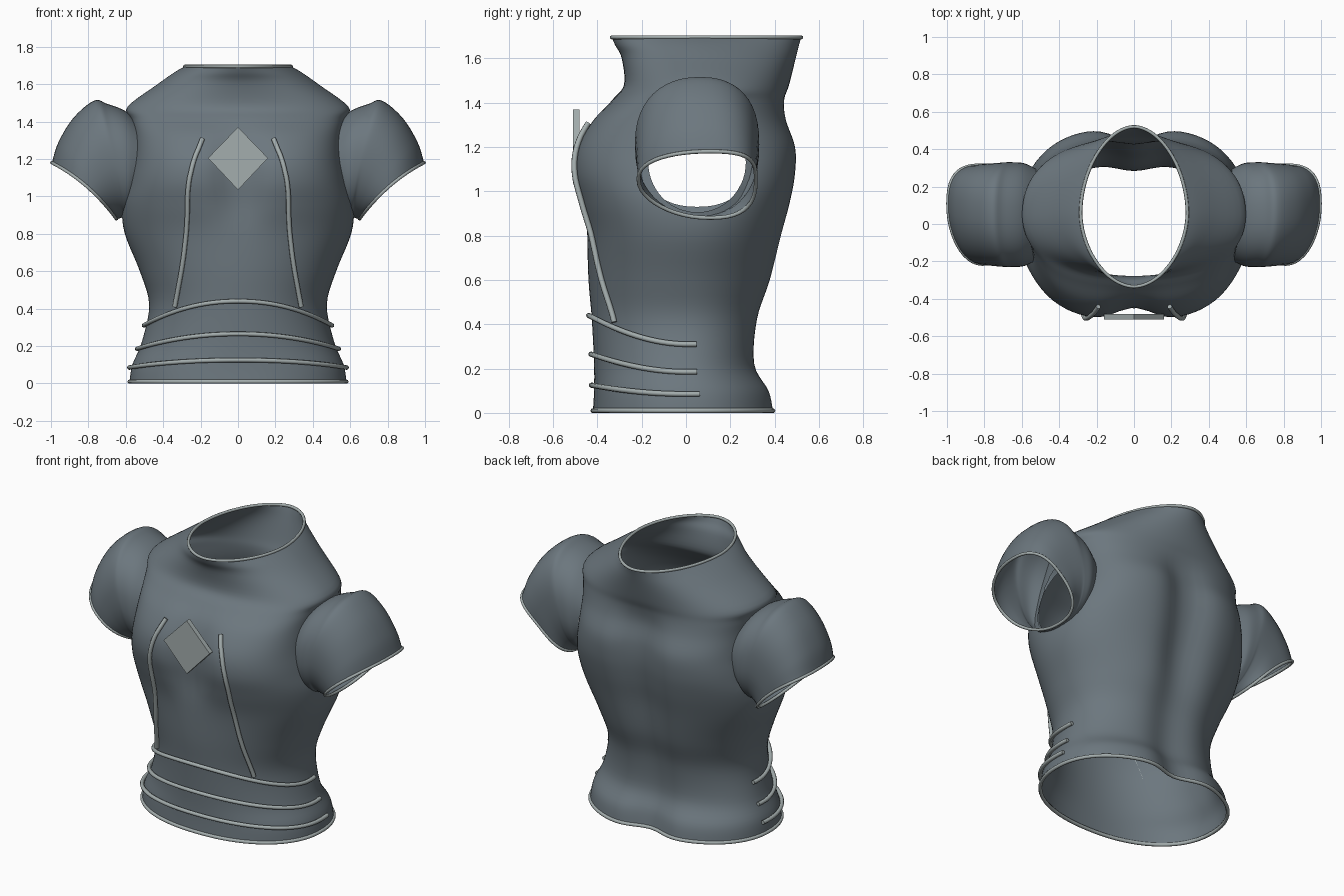
import bpy, bmesh, math
from mathutils import Vector
from mathutils.bvhtree import BVHTree

if "Cube" in bpy.data.objects:
    bpy.data.objects.remove(bpy.data.objects["Cube"])


def material(name, rgb):
    m = bpy.data.materials.new(name)
    m.diffuse_color = (*rgb, 1)
    m.use_nodes = True
    m.node_tree.nodes["Principled BSDF"].inputs["Base Color"].default_value = m.diffuse_color
    return m


CLOTH = material("slate cloth", (0.15, 0.185, 0.21))
TRIM = material("pale grey trim", (0.37, 0.42, 0.42))


def spline(rows, steps):
    """Catmull-Rom interpolation between rows of numbers."""
    out = []
    for i in range(len(rows) - 1):
        a, b = rows[max(i - 1, 0)], rows[i]
        c, d = rows[i + 1], rows[min(i + 2, len(rows) - 1)]
        for s in range(steps):
            t = s / steps
            out.append([0.5 * (2 * q + (r - p) * t + (2 * p - 5 * q + 4 * r - u) * t * t
                               + (3 * q - p - 3 * r + u) * t ** 3)
                        for p, q, r, u in zip(a, b, c, d)])
    return out + [list(rows[-1])]


def power(v, e):
    return math.copysign(abs(v) ** e, v)


# Armhole outline: an ellipse in the side plane
HOLE_Y, HOLE_Z, HOLE_RY, HOLE_RZ = 0.05, 1.13, 0.22, 0.225


def hole_distance(c):
    return math.hypot((c.y - HOLE_Y) / HOLE_RY, (c.z - HOLE_Z) / HOLE_RZ)


def loft(name, rings, armholes=False):
    """Skin closed rings into an open, smooth tube; optionally cut the armholes."""
    bm = bmesh.new()
    loops = [[bm.verts.new(p) for p in ring] for ring in rings]
    n = len(rings[0])
    for lo, hi in zip(loops, loops[1:]):
        for i in range(n):
            j = (i + 1) % n
            bm.faces.new((lo[i], lo[j], hi[j], hi[i]))
    bmesh.ops.recalc_face_normals(bm, faces=bm.faces)
    if armholes:
        gone = [f for f in bm.faces if abs(f.calc_center_median().x) > 0.4
                and hole_distance(f.calc_center_median()) < 1]
        bmesh.ops.delete(bm, geom=gone, context='FACES')
        # pull the cut edge onto the clean ellipse
        for v in bm.verts:
            if v.is_boundary and 0.8 < v.co.z < 1.45:
                d = hole_distance(v.co)
                v.co.y = HOLE_Y + (v.co.y - HOLE_Y) / d
                v.co.z = HOLE_Z + (v.co.z - HOLE_Z) / d
    me = bpy.data.meshes.new(name)
    bm.to_mesh(me)
    bm.free()
    me.materials.append(CLOTH)
    me.polygons.foreach_set("use_smooth", [True] * len(me.polygons))
    ob = bpy.data.objects.new(name, me)
    bpy.context.collection.objects.link(ob)
    return ob


def cord(name, points, radius, closed=False):
    """Round piping along a path."""
    cu = bpy.data.curves.new(name, 'CURVE')
    cu.dimensions = '3D'
    cu.bevel_depth, cu.bevel_resolution = radius, 2
    cu.use_fill_caps = True
    sp = cu.splines.new('POLY')
    sp.points.add(len(points) - 1)
    for p, co in zip(sp.points, points):
        p.co = (*co, 1)
    sp.use_cyclic_u = closed
    sp.use_smooth = True
    cu.materials.append(TRIM)
    ob = bpy.data.objects.new(name, cu)
    bpy.context.collection.objects.link(ob)


# Torso sections: z, half width, front y, back y, middle y, squareness, front groove, back groove
SECTIONS = [
    (0.01, 0.58, -0.42, 0.42, 0.00, 2.2, 0.00, 0.07),
    (0.10, 0.565, -0.415, 0.40, 0.00, 2.2, 0.00, 0.07),
    (0.22, 0.515, -0.415, 0.335, 0.00, 2.1, 0.00, 0.05),
    (0.42, 0.475, -0.425, 0.35, 0.00, 2.1, 0.00, 0.05),
    (0.60, 0.525, -0.44, 0.41, 0.00, 2.1, 0.00, 0.06),
    (0.80, 0.605, -0.455, 0.455, 0.02, 2.2, 0.01, 0.07),
    (0.95, 0.62, -0.49, 0.49, 0.03, 2.4, 0.05, 0.07),
    (1.08, 0.59, -0.515, 0.51, 0.04, 2.7, 0.07, 0.07),
    (1.20, 0.565, -0.50, 0.51, 0.04, 2.8, 0.06, 0.07),
    (1.32, 0.56, -0.43, 0.465, 0.05, 2.8, 0.03, 0.04),
    (1.41, 0.575, -0.335, 0.45, 0.05, 2.6, 0.00, 0.01),
    (1.48, 0.59, -0.28, 0.465, 0.05, 2.15, 0.00, 0.00),
    (1.60, 0.43, -0.29, 0.495, 0.06, 1.95, 0.00, 0.00),
    (1.66, 0.345, -0.32, 0.51, 0.06, 1.85, 0.00, 0.00),
    (1.695, 0.285, -0.335, 0.52, 0.06, 1.85, 0.00, 0.00),
]
ROWS = spline(SECTIONS, 5)


def torso_point(row, a):
    """Point at angle a, measured from the front centre toward +x."""
    z, w, front, back, mid, n, front_groove, back_groove = row
    x = w * power(math.sin(a), 2 / n)
    c = abs(math.cos(a)) ** (2 / n)
    if math.cos(a) > 0:
        y = mid + c * (front - mid + front_groove * math.exp(-(x / 0.13) ** 2))
    else:
        y = mid + c * (back - mid - back_groove * math.exp(-(x / 0.14) ** 2))
    return Vector((x, y, z))


def row_at(z):
    for lo, hi in zip(ROWS, ROWS[1:]):
        if z <= hi[0]:
            t = (z - lo[0]) / (hi[0] - lo[0])
            return [p + (q - p) * t for p, q in zip(lo, hi)]
    return ROWS[-1]


rings = [[torso_point(r, 2 * math.pi * i / 96) for i in range(96)] for r in ROWS]
torso = loft("torso", rings, True)
cord("hem_trim", rings[0], 0.011, True)
cord("collar_trim", rings[-1], 0.009, True)

# Puffed sleeves: top x, top z, bottom x, bottom z, half depth
SLEEVE = spline([
    (0.50, 1.37, 0.57, 0.93, 0.25),
    (0.60, 1.455, 0.58, 0.90, 0.275),
    (0.70, 1.495, 0.60, 0.89, 0.28),
    (0.77, 1.512, 0.61, 0.89, 0.28),
    (0.88, 1.42, 0.625, 0.885, 0.275),
    (0.96, 1.29, 0.64, 0.88, 0.27),
    (0.995, 1.18, 0.65, 0.88, 0.265)], 5)
for side, label in ((1, "left"), (-1, "right")):
    cuff = []
    for k, (tx, tz, bx, bz, half) in enumerate(SLEEVE):
        late = k / (len(SLEEVE) - 1)
        ring = []
        for i in range(48):
            a = 2 * math.pi * i / 48
            u, v = power(math.cos(a), 0.88), power(math.sin(a), 0.88)
            sag = 0.025 * late * (1 - u * u)
            ring.append((side * ((tx + bx) / 2 + u * (tx - bx) / 2 - sag * 0.5),
                         0.05 + v * half + 0.06 * u * u * late ** 2,
                         (tz + bz) / 2 + u * (tz - bz) / 2 + sag))
        cuff.append(ring)
    loft(label + "_sleeve", cuff)
    cord(label + "_cuff_trim", cuff[-1], 0.009, True)

# Waist cords wrap the front and end just behind each side
for k, (z_mid, z_end) in enumerate(((0.44, 0.31), (0.265, 0.185), (0.125, 0.085))):
    path = []
    for i in range(49):
        a = math.radians(-97 + 194 * i / 48)
        z = z_end + (z_mid - z_end) * max(math.cos(a), 0) ** 1.8
        p = torso_point(row_at(z), a)
        path.append(p + Vector((math.sin(a), -math.cos(a), 0)) * 0.0125)
    cord("waist_cord_%d" % (k + 1), path, 0.012)

# Front seams laid on the torso surface
tree = BVHTree.FromPolygons([v.co for v in torso.data.vertices],
                            [p.vertices for p in torso.data.polygons])
SEAM = spline([(0.19, 1.30), (0.24, 1.17), (0.265, 1.03), (0.27, 0.85), (0.29, 0.65), (0.33, 0.41)], 6)
for side, label in ((1, "left"), (-1, "right")):
    path = []
    for x, z in SEAM:
        hit, normal = tree.ray_cast(Vector((side * x, -2, z)), Vector((0, 1, 0)))[:2]
        path.append(hit + normal * math.copysign(0.0125, -normal.y))
    cord(label + "_front_seam", path, 0.013)

# Diamond chest plate
bm = bmesh.new()
front = [bm.verts.new(p) for p in ((-0.16, -0.51, 1.205), (0, -0.51, 1.035),
                                   (0.16, -0.51, 1.205), (0, -0.51, 1.37))]
face = bm.faces.new(front)
ext = bmesh.ops.extrude_face_region(bm, geom=[face])
bmesh.ops.translate(bm, vec=(0, 0.03, 0), verts=[v for v in ext["geom"] if isinstance(v, bmesh.types.BMVert)])
bmesh.ops.recalc_face_normals(bm, faces=bm.faces)
me = bpy.data.meshes.new("chest_diamond")
bm.to_mesh(me)
bm.free()
me.materials.append(TRIM)
bpy.context.collection.objects.link(bpy.data.objects.new("chest_diamond", me))
